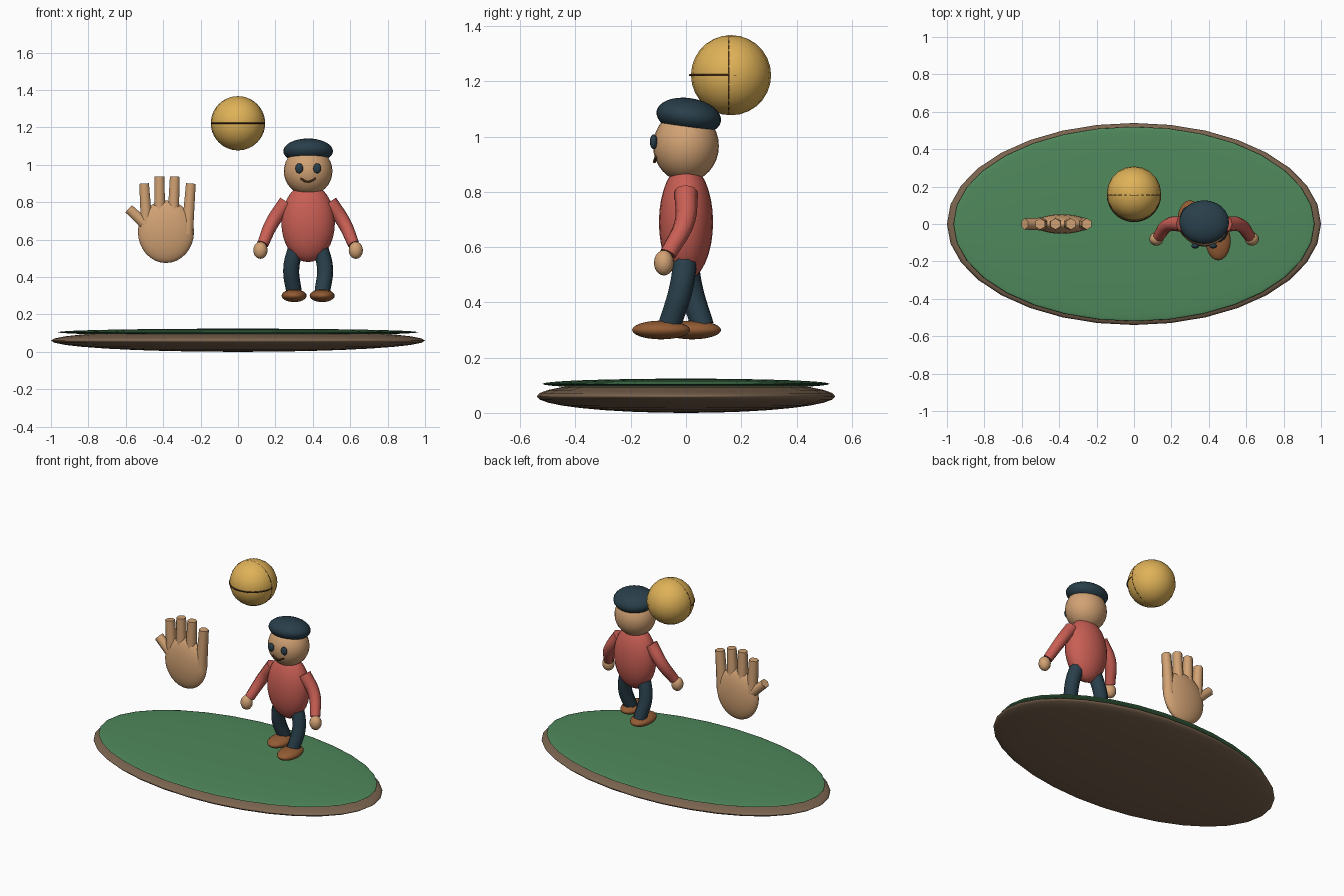
import bpy
from math import radians, pi

if "Cube" in bpy.data.objects:
    bpy.data.objects.remove(bpy.data.objects["Cube"])


def material(name, r, g, b):
    m = bpy.data.materials.new(name)
    m.diffuse_color = [(c / 255) ** 2.2 for c in (r, g, b)] + [1]
    m.use_nodes = True
    m.node_tree.nodes["Principled BSDF"].inputs["Base Color"].default_value = m.diffuse_color
    return m


SKIN = material("skin", 208, 160, 115)
SHIRT = material("shirt", 200, 95, 85)
NAVY = material("navy", 45, 65, 76)
SHOE = material("shoe", 145, 92, 55)
GOLD = material("gold", 222, 176, 88)
SEAM = material("seam", 70, 48, 30)
GREEN = material("green", 80, 135, 92)
EARTH = material("earth", 122, 100, 80)


def ellipsoid(name, loc, radii, mat, seg=24, rings=16, rot=(0, 0, 0)):
    bpy.ops.mesh.primitive_uv_sphere_add(segments=seg, ring_count=rings, location=loc, rotation=rot)
    o = bpy.context.object
    o.name = name
    o.scale = radii
    o.data.materials.append(mat)
    bpy.ops.object.shade_smooth()
    return o


def limb(name, points, radii, mat, res=2):
    # smooth tapered tube with flat ends
    c = bpy.data.curves.new(name, 'CURVE')
    c.dimensions = '3D'
    c.bevel_depth = 1.0
    c.bevel_resolution = res
    c.resolution_u = 8
    c.use_fill_caps = True
    s = c.splines.new('BEZIER')
    s.bezier_points.add(len(points) - 1)
    for bp, p, r in zip(s.bezier_points, points, radii):
        bp.co = p
        bp.radius = r
        bp.handle_left_type = bp.handle_right_type = 'AUTO'
    c.materials.append(mat)
    o = bpy.data.objects.new(name, c)
    bpy.context.collection.objects.link(o)
    return o


def ring(name, loc, rot):
    bpy.ops.mesh.primitive_torus_add(location=loc, rotation=rot, major_radius=0.141,
                                     minor_radius=0.004, major_segments=40, minor_segments=6)
    o = bpy.context.object
    o.name = name
    o.data.materials.append(SEAM)
    bpy.ops.object.shade_smooth()


# ground: earth disc with grass on top
ellipsoid("ground_disc", (0, 0, 0.06), (1, 0.54, 0.06), EARTH, 32, 16)
ellipsoid("grass_top", (0, 0, 0.105), (0.965, 0.52, 0.019), GREEN, 32, 16)

# ball with two seam rings
ellipsoid("ball", (0, 0.163, 1.222), (0.145,) * 3, GOLD, 20, 14)
ring("ball_seam_vertical", (0, 0.155, 1.222), (pi / 2, 0, 0))
ring("ball_seam_horizontal", (0, 0.155, 1.222), (0, 0, 0))

# big hand
ellipsoid("palm", (-0.385, 0, 0.642), (0.15, 0.052, 0.167), SKIN)
fingers = [(-0.487, 0.66, -0.502, 0.90), (-0.418, 0.68, -0.42, 0.937),
           (-0.348, 0.68, -0.338, 0.937), (-0.272, 0.63, -0.252, 0.90),
           (-0.46, 0.65, -0.585, 0.765)]
for i, (x0, z0, x1, z1) in enumerate(fingers):
    limb("thumb" if i == 4 else f"finger_{i + 1}", [(x0, 0, z0), (x1, 0, z1)],
         (0.036, 0.03), SKIN, 1)

# figure: body, head, cap
X = 0.375
ellipsoid("torso", (X, 0, 0.69), (0.143, 0.098, 0.21), SHIRT)
ellipsoid("head", (X, 0, 0.966), (0.13, 0.119, 0.13), SKIN)
ellipsoid("cap", (X, 0.01, 1.073), (0.133, 0.118, 0.066), NAVY, rot=(radians(-9), 0, 0))

# mouth
limb("mouth", [(X - 0.04, -0.108, 0.926), (X, -0.114, 0.909), (X + 0.04, -0.108, 0.926)],
     (0.006,) * 3, SEAM, 1)

for side, s in (("left", -1), ("right", 1)):
    # eyes
    ellipsoid(f"{side}_eye", (X + s * 0.048, -0.117, 0.981), (0.021, 0.014, 0.027), NAVY, 16, 10)
    # arms and hands
    limb(f"{side}_arm", [(X + s * 0.115, 0, 0.80), (X + s * 0.192, -0.005, 0.69),
                         (X + s * 0.243, -0.065, 0.575)], (0.042, 0.037, 0.031), SHIRT)
    ellipsoid(f"{side}_hand", (X + s * 0.255, -0.08, 0.543), (0.038, 0.036, 0.046), SKIN, 16, 10)
    # legs and shoes, right one stepping forward
    limb(f"{side}_leg", [(X + s * 0.06, 0, 0.57), (X + s * 0.09, -s * 0.018, 0.45),
                         (X + s * 0.075, -s * 0.06, 0.315)], (0.045, 0.044, 0.042), NAVY)
    ellipsoid(f"{side}_shoe", (X + s * 0.075, -0.034 - s * 0.056, 0.30),
              (0.067, 0.105, 0.034), SHOE, 20, 12)
